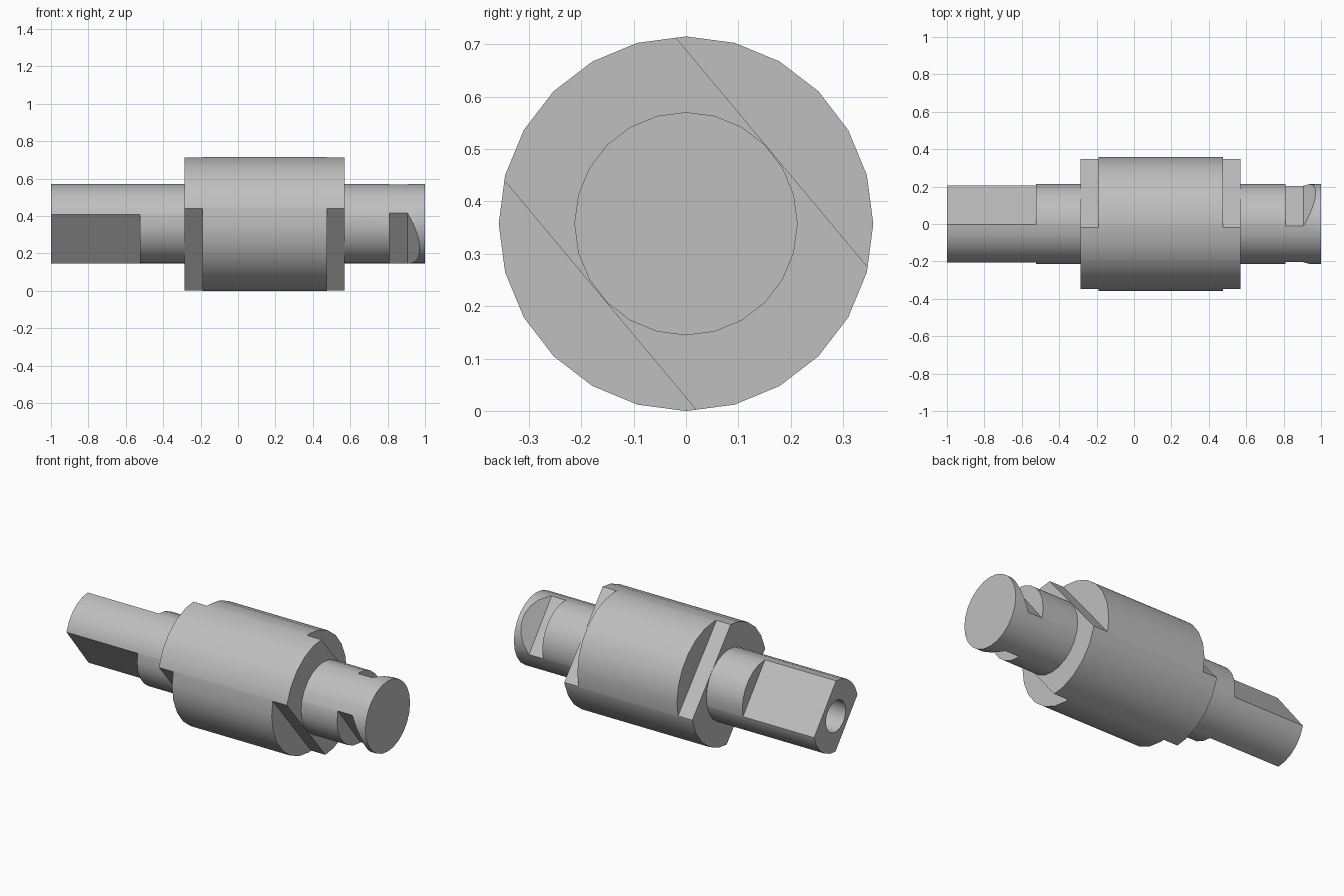
import bpy
import bmesh
from math import sin, cos, radians
from mathutils import Matrix, Vector

if "Cube" in bpy.data.objects:
    bpy.data.objects.remove(bpy.data.objects["Cube"], do_unlink=True)

AXIS_Z = 0.3575
SHAFT_R = 0.213
COLLAR_R = 0.3575

steel = bpy.data.materials.new("plain_steel_grey")
steel.use_nodes = True
colour = (0.52, 0.52, 0.52, 1)
steel.diffuse_color = colour
steel.node_tree.nodes["Principled BSDF"].inputs["Base Color"].default_value = colour


def make_object(name, bm):
    bmesh.ops.recalc_face_normals(bm, faces=bm.faces)
    mesh = bpy.data.meshes.new(name)
    bm.to_mesh(mesh)
    bm.free()
    mesh.materials.append(steel)
    obj = bpy.data.objects.new(name, mesh)
    bpy.context.collection.objects.link(obj)
    return obj


def rod(name, x0, x1, radius, sides=24):
    """Solid cylinder lying along x on the common axis."""
    bm = bmesh.new()
    place = Matrix.Translation(((x0 + x1) / 2, 0, AXIS_Z)) @ Matrix.Rotation(radians(90), 4, "Y")
    bmesh.ops.create_cone(bm, cap_ends=True, segments=sides, radius1=radius,
                          radius2=radius, depth=x1 - x0, matrix=place)
    return make_object(name, bm)


def flat_cutter(name, profile, angle):
    """Prism pair; the profile holds (x, distance from axis) points."""
    bm = bmesh.new()
    for turn in (0, 180):
        a = radians(angle + turn)
        out = Vector((0, cos(a), sin(a)))
        side = Vector((0, -sin(a), cos(a)))
        base = Vector((0, 0, AXIS_Z)) - side * 0.5
        verts = [bm.verts.new(base + Vector((x, 0, 0)) + out * d) for x, d in profile]
        face = bm.faces.new(verts)
        grown = bmesh.ops.extrude_face_region(bm, geom=[face])["geom"]
        bmesh.ops.translate(bm, vec=side, verts=[v for v in grown if isinstance(v, bmesh.types.BMVert)])
    return make_object(name, bm)


def step(x0, x1, depth):
    return [(x0, depth), (x1, depth), (x1, 0.6), (x0, 0.6)]


def cut(obj, cutters):
    bpy.ops.object.select_all(action="DESELECT")
    bpy.context.view_layer.objects.active = obj
    obj.select_set(True)
    for cutter in cutters:
        cutter.hide_render = True
        mod = obj.modifiers.new("cut", "BOOLEAN")
        mod.operation = "DIFFERENCE"
        mod.solver = "EXACT"
        mod.object = cutter
        bpy.ops.object.modifier_apply(modifier=mod.name)
        bpy.data.objects.remove(cutter, do_unlink=True)
    bpy.ops.object.shade_smooth_by_angle(angle=radians(25))


# Shaft: drive flats and centre hole on one end, ramped notches on the other
shaft = rod("shaft", -1, 1, SHAFT_R)
ramp = [(0.81, 0.123), (0.905, 0.123), (0.972, SHAFT_R), (0.972, 0.6), (0.81, 0.6)]
cut(shaft, [
    flat_cutter("drive_flat_cutter", step(-1.1, -0.525, 0.13), 38.5),
    flat_cutter("notch_cutter", ramp, 38.5),
    rod("centre_hole_cutter", -1.1, -0.6, 0.095, 16),
])

# Collar: a pair of parallel flats stepped into each end
collar = rod("collar", -0.285, 0.57, COLLAR_R)
cut(collar, [
    flat_cutter("inner_step_cutter", step(-0.4, -0.19, SHAFT_R), 39.9),
    flat_cutter("outer_step_cutter", step(0.475, 0.7, SHAFT_R), 39.9),
])
